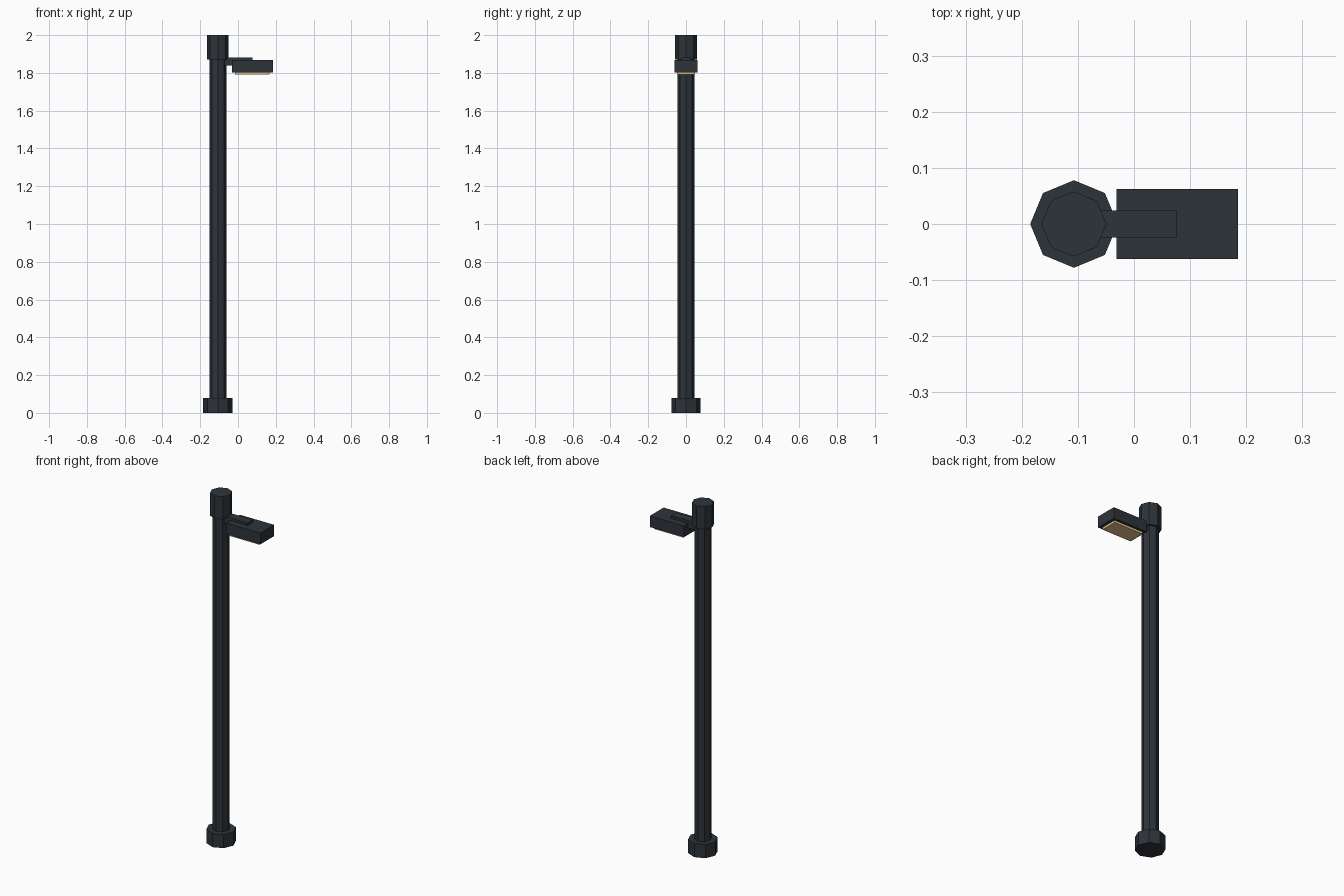
import bpy
import math

cube = bpy.data.objects.get("Cube")
if cube:
    bpy.data.objects.remove(cube, do_unlink=True)


def make_material(name, rgb):
    mat = bpy.data.materials.new(name)
    mat.use_nodes = True
    color = (*rgb, 1.0)
    mat.diffuse_color = color
    bsdf = next(n for n in mat.node_tree.nodes if n.type == "BSDF_PRINCIPLED")
    bsdf.inputs["Base Color"].default_value = color
    return mat


def finish(name, mat):
    obj = bpy.context.object
    obj.name = obj.data.name = name
    obj.data.materials.append(mat)
    bpy.ops.object.transform_apply(location=False, rotation=True, scale=True)
    return obj


def octagon(name, radius, z0, z1, mat):
    """Flat-sided column with corners on the axes."""
    bpy.ops.mesh.primitive_cylinder_add(
        vertices=8, radius=radius, depth=z1 - z0, location=(POLE_X, 0, (z0 + z1) / 2))
    return finish(name, mat)


def box(name, x0, x1, width, z0, z1, mat):
    """Box centred on y = 0."""
    bpy.ops.mesh.primitive_cube_add(size=1, location=((x0 + x1) / 2, 0, (z0 + z1) / 2))
    bpy.context.object.scale = (x1 - x0, width, z1 - z0)
    return finish(name, mat)


POLE_X = -0.107
metal = make_material("dark slate metal", (0.026, 0.034, 0.042))
glow = make_material("warm lamp panel", (0.80, 0.55, 0.27))

# Post: foot, shaft and top collar
octagon("base_collar", 0.078, 0.0, 0.078, metal)
octagon("pole", 0.045, 0.04, 1.90, metal)
octagon("top_cap", 0.058, 1.87, 2.0, metal)

# Lamp: bracket, housing and light panel underneath
box("arm", POLE_X, 0.077, 0.048, 1.84, 1.882, metal)
box("lamp_head", -0.031, 0.185, 0.124, 1.803, 1.867, metal)
box("light_panel", -0.016, 0.168, 0.096, 1.791, 1.805, glow)
